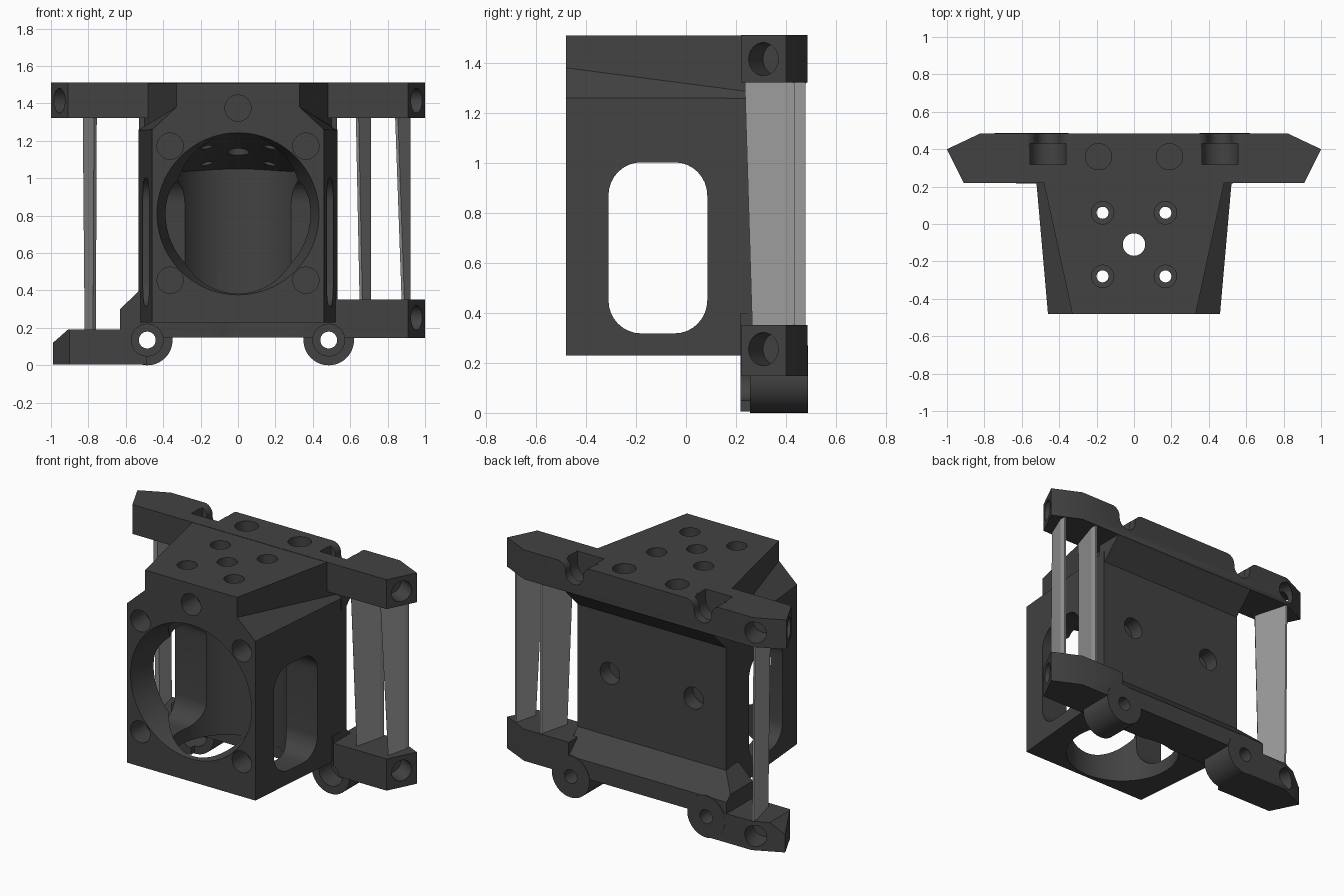
import bpy, bmesh, math
from mathutils import Vector

if "Cube" in bpy.data.objects:
    bpy.data.objects.remove(bpy.data.objects["Cube"])


def material(name, v):
    m = bpy.data.materials.new(name)
    m.diffuse_color = (v, v, v, 1)
    m.use_nodes = True
    m.node_tree.nodes["Principled BSDF"].inputs["Base Color"].default_value = m.diffuse_color
    return m


DARK = material("charcoal plastic", 0.055)
GREY = material("support grey", 0.33)


def loft(name, rings, mat=DARK):
    """Solid through a stack of rings with equal point counts."""
    bm = bmesh.new()
    vs = [[bm.verts.new(p) for p in r] for r in rings]
    n = len(rings[0])
    for a, b in zip(vs, vs[1:]):
        for i in range(n):
            j = (i + 1) % n
            bm.faces.new((a[i], a[j], b[j], b[i]))
    bm.faces.new(vs[0][::-1])
    bm.faces.new(vs[-1])
    bmesh.ops.recalc_face_normals(bm, faces=bm.faces)
    me = bpy.data.meshes.new(name)
    bm.to_mesh(me)
    bm.free()
    me.materials.append(mat)
    ob = bpy.data.objects.new(name, me)
    bpy.context.collection.objects.link(ob)
    return ob


def prism(name, pts, axis, lo, hi):
    """Extrude a 2D outline along x, y or z."""
    def place(p, t):
        return {"x": (t, *p), "y": (p[0], t, p[1]), "z": (*p, t)}[axis]
    return loft(name, [[place(p, t) for p in pts] for t in (lo, hi)])


def tube(name, a, b, r, r2=None, n=48):
    """Cylinder or cone between two points."""
    a, b = Vector(a), Vector(b)
    q = (b - a).to_track_quat("Z", "Y")
    ring = [Vector((math.cos(t), math.sin(t), 0))
            for t in (2 * math.pi * i / n for i in range(n))]
    return loft(name, [[p + q @ (c * s) for c in ring]
                       for p, s in ((a, r), (b, r if r2 is None else r2))])


def boolean(target, other, op):
    m = target.modifiers.new("bool", "BOOLEAN")
    m.operation, m.solver, m.object = op, "EXACT", other
    bpy.context.view_layer.objects.active = target
    bpy.ops.object.modifier_apply(modifier=m.name)
    bpy.data.objects.remove(other)


# main housing: tapered sides, stepped shoulders towards the top plate
def ring(xf, zf, xb, zb):
    return [(-xf, -0.48, zf), (xf, -0.48, zf), (xb, 0.35, zb), (-xb, 0.35, zb)]


body = loft("housing", [ring(0.46, 0.23, 0.533, 0.23), ring(0.46, 1.26, 0.533, 1.258),
                        ring(0.33, 1.38, 0.51, 1.272), ring(0.33, 1.51, 0.51, 1.51)])

# mounting bars with pointed ends
END = [(0.91, 0.22), (1.0, 0.4), (0.82, 0.485)]
END_L = [(-x, y) for x, y in END]
lower_bar = prism("lower_bar", [(0.217, 0.15), (0.484, 0.15), (0.484, 0.265),
                                (0.345, 0.40), (0.217, 0.40)], "x", -0.63, 0.53)
boolean(lower_bar, prism("step_cut", [(-0.70, 0.235), (-0.50, 0.425), (-0.70, 0.5)],
                         "y", 0, 1), "DIFFERENCE")
left_bar = prism("lower_left_bar", [(-0.49, 0.218)] +
                 [(x + 0.01, y) for x, y in END_L] + [(-0.49, 0.486)], "z", 0.005, 0.192)
boolean(left_bar, prism("end_cut", [(-1.1, 0.023), (-0.8, 0.287), (-1.1, 0.4)],
                        "y", 0, 1), "DIFFERENCE")
adds = [
    prism("top_bar", END + END_L[::-1], "z", 1.322, 1.512),
    prism("top_bar_chamfer", [(0.30, 1.185), (0.348, 1.185), (0.484, 1.322), (0.484, 1.34),
                              (0.30, 1.34)], "x", -0.53, 0.53),
    prism("lower_right_bar", [(0.5, 0.22)] + END + [(0.5, 0.485)], "z", 0.147, 0.352),
    lower_bar, left_bar,
]
# screw bosses below the lower bar
for s in (-1, 1):
    adds.append(tube("boss", (s * 0.485, 0.255, 0.135), (s * 0.485, 0.487, 0.135), 0.135))
for o in adds:
    boolean(body, o, "UNION")


# air cavity: flared front opening meeting a vertical bore with a sloping ceiling
def bore_ring(r, z=None):
    pts = []
    for i in range(96):
        a = 2 * math.pi * i / 96
        x, y = r * math.cos(a), -0.11 + r * math.sin(a)
        pts.append((x, y, 1.05 + 0.26 * (0.235 - y) - 0.64 * x * x if z is None else z))
    return pts


cuts = [
    loft("vertical_bore", [bore_ring(0.345, 0.1)] +
         [bore_ring(r) for r in (0.345, 0.28, 0.21, 0.14, 0.07, 0.01)]),
    tube("front_opening", (0, -0.49, 0.81), (0, -0.1, 0.81), 0.436, 0.33, 96),
]

# rounded side windows
win = []
for cy, cz, a0 in ((-0.045, 0.87, 0), (-0.18, 0.87, 90), (-0.18, 0.45, 180), (-0.045, 0.45, 270)):
    for k in range(9):
        a = math.radians(a0 + k * 90 / 8)
        win.append((cy + 0.13 * math.cos(a), cz + 0.132 * math.sin(a)))
cuts.append(prism("side_windows", win, "x", -0.7, 0.7))

# top holes: centre bore, four counterbored screws
cuts.append(tube("centre_hole", (0, -0.11, 0.9), (0, -0.11, 1.6), 0.06))
for s in (-1, 1):
    for y in (-0.28, 0.06):
        cuts.append(tube("top_screw", (s * 0.168, y, 0.9), (s * 0.168, y, 1.6), 0.032))
        cuts.append(tube("top_counterbore", (s * 0.168, y, 1.43), (s * 0.168, y, 1.6), 0.06))
    cuts.append(tube("top_blind_hole", (s * 0.19, 0.36, 1.3), (s * 0.19, 0.36, 1.6), 0.07))
    # front corner holes and rear wall holes
    for z in (0.455, 1.172):
        cuts.append(tube("front_hole", (s * 0.363, -0.6, z), (s * 0.363, -0.33, z), 0.07))
    cuts.append(tube("rear_hole", (s * 0.3, 0.255, 0.8), (s * 0.3, 0.6, 0.8), 0.07))
    # boss screw holes with counterbores
    x = s * 0.485
    cuts.append(tube("boss_hole", (x, 0.1, 0.135), (x, 0.6, 0.135), 0.045))
    cuts.append(tube("boss_counterbore", (x, 0.1, 0.135), (x, 0.38, 0.135), 0.085))
    # open screw slots in the top bar, the rear part flaring out at the top
    x = s * 0.46
    for r, y0, y1, f in ((0.096, 0.318, 0.43, 0), (0.062, 0.4, 0.6, 0.06)):
        slot = [(x + r * math.cos(a), 1.445 + r * math.sin(a))
                for a in (math.pi + math.pi * k / 16 for k in range(17))]
        flare = [(r + f - f * math.cos(a), 1.453 + f * math.sin(a))
                 for a in (math.pi / 2 * k / 8 for k in range(9))] if f else []
        slot += [(x + u, z) for u, z in flare] + [(x + r + f, 1.6), (x - r - f, 1.6)]
        slot += [(x - u, z) for u, z in flare[::-1]]
        cuts.append(prism("slot", slot, "y", y0, y1))
cuts.append(tube("front_top_hole", (0, -0.6, 1.375), (0, -0.33, 1.375), 0.07))

# bar end holes, square to the end faces, and rear holes on the left
for s, z in ((1, 1.415), (1, 0.255), (-1, 1.415)):
    cuts.append(tube("end_hole", (s * 1.05, 0.262, z), (s * 0.84, 0.367, z), 0.066))
for z in (1.415, 0.098):
    cuts.append(tube("left_rear_hole", (-0.79, 0.33, z), (-0.85, 0.56, z), 0.068))
for o in cuts:
    boolean(body, o, "DIFFERENCE")

# thin slanted support plates between the bars
# (side, z bottom, front/rear x at bottom, front/rear x at top, rear y)
PLATES = [("left_support", -1, 0.18, 0.76, 0.82, 0.755, 0.83, 0.478),
          ("right_inner_support", 1, 0.34, 0.65, 0.71, 0.63, 0.71, 0.478),
          ("right_outer_support", 1, 0.34, 0.875, 0.922, 0.84, 0.922, 0.434)]
for name, s, z0, a0, b0, a1, b1, yb in PLATES:
    def level(a, b, y, z):
        return [(s * a, y + 0.02, z), (s * (a + 0.015), y, z), (s * b, yb - 0.04, z),
                (s * b, yb, z), (s * (b - 0.012), yb, z)]
    loft(name, [level(a0, b0, 0.265, z0), level(a1, b1, 0.235, 1.33)], GREY)

# smooth bores, crisp edges
bpy.ops.object.select_all(action="DESELECT")
body.select_set(True)
bpy.context.view_layer.objects.active = body
bpy.ops.object.shade_smooth_by_angle(angle=math.radians(30))
